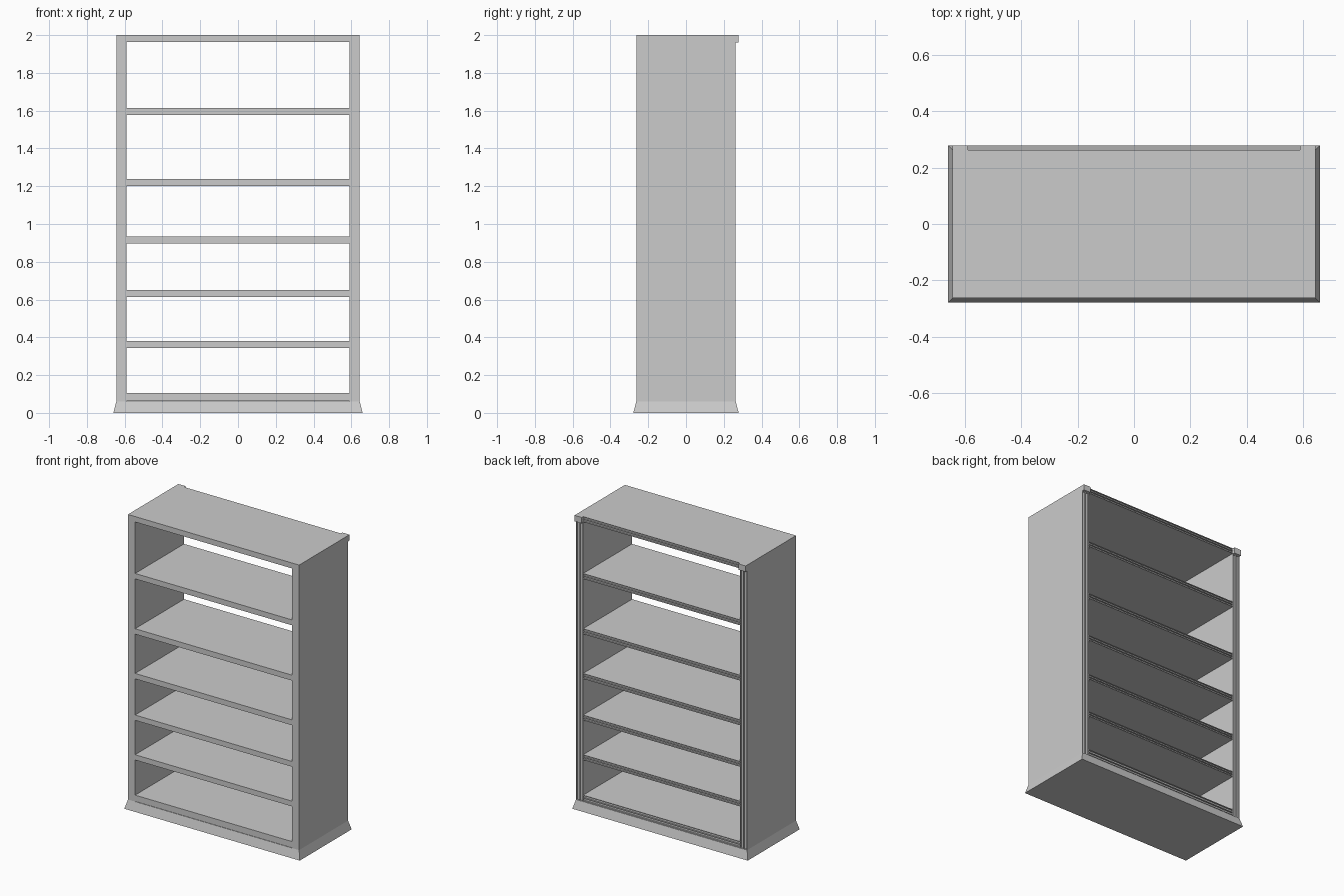
import bpy
import bmesh

cube = bpy.data.objects.get("Cube")
if cube:
    bpy.data.objects.remove(cube, do_unlink=True)

grey = bpy.data.materials.new("plain_grey")
grey.use_nodes = True
colour = (0.6, 0.6, 0.6, 1)
grey.diffuse_color = colour
grey.node_tree.nodes["Principled BSDF"].inputs["Base Color"].default_value = colour

OUT, INN = 0.644, 0.59      # outer and inner faces of the sides
DEPTH, FLARE = 0.263, 0.279  # half depth of the carcass and of the plinth
SLOT, RIB = 0.01, 0.004      # depth of the rear edge grooves, rib thickness


def prism(name, outline, axis, start, end):
    """Extrude a closed outline along x (axis 0) or z (axis 2)."""
    bm = bmesh.new()
    place = (lambda p: (start, p[1], p[0])) if axis == 0 else (lambda p: (p[0], p[1], start))
    face = bm.faces.new([bm.verts.new(place(p)) for p in outline])
    moved = bmesh.ops.extrude_face_region(bm, geom=[face])["geom"]
    for v in moved:
        if isinstance(v, bmesh.types.BMVert):
            v.co[axis] = end
    bmesh.ops.recalc_face_normals(bm, faces=bm.faces)
    mesh = bpy.data.meshes.new(name)
    bm.to_mesh(mesh)
    bm.free()
    mesh.materials.append(grey)
    obj = bpy.data.objects.new(name, mesh)
    bpy.context.collection.objects.link(obj)
    return obj


def ribbed_board(low, high):
    """Board section with a rear edge of two grooves between three ribs."""
    mid = (low + high) / 2
    ribs = [(low, low + RIB), (mid - RIB / 2, mid + RIB / 2), (high - RIB, high)]
    points = [(high, -DEPTH), (low, -DEPTH)]
    for i, (a, b) in enumerate(ribs):
        if i:
            points.append((a, DEPTH - SLOT))
        points += [(a, DEPTH), (b, DEPTH)]
        if i < 2:
            points.append((b, DEPTH - SLOT))
    return points


# Upright sides with hooked rear top corners
for side, a, b in (("left", INN, OUT), ("right", -OUT, -INN)):
    prism(side + "_side", ribbed_board(a, b), 2, 0.06, 2)
    tab = [(a, DEPTH - SLOT), (b, DEPTH - SLOT), (b, FLARE), (a, FLARE)]
    prism(side + "_corner_tab", tab, 2, 1.96, 2)

# Top and shelves
boards = {
    "top_board": (1.963, 2), "shelf_1": (1.576, 1.613), "shelf_2": (1.2, 1.237),
    "shelf_3": (0.896, 0.933), "shelf_4": (0.614, 0.65), "shelf_5": (0.344, 0.38),
    "bottom_shelf": (0.063, 0.105),
}
for name, (low, high) in boards.items():
    prism(name, ribbed_board(low, high), 0, -INN, INN)

# Flared plinth
plinth = prism("plinth", [(-OUT, -DEPTH), (OUT, -DEPTH), (OUT, DEPTH), (-OUT, DEPTH)], 2, 0, 0.061)
for v in plinth.data.vertices:
    if v.co.z < 0.01:
        v.co.x *= 0.66 / OUT
        v.co.y *= FLARE / DEPTH
